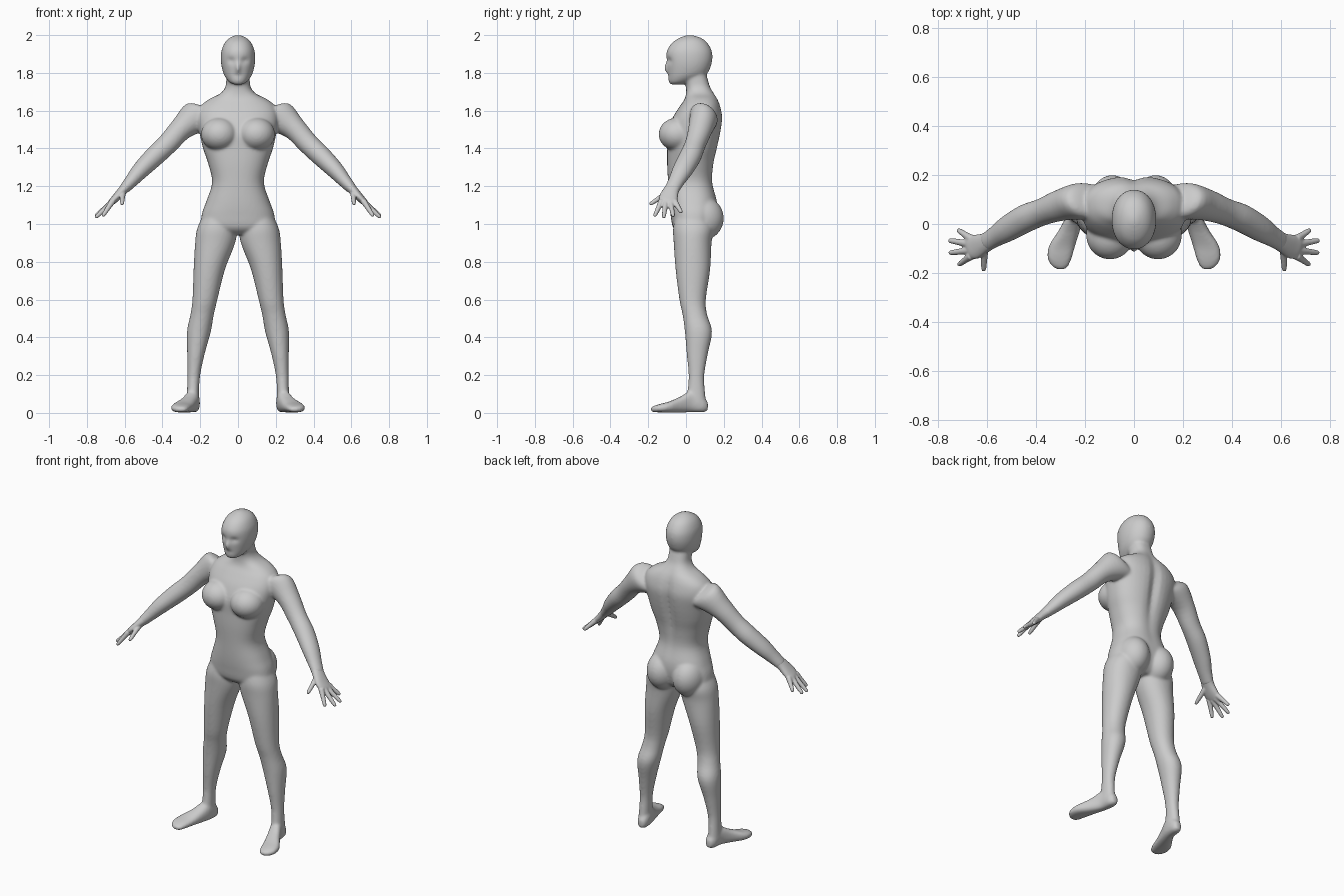
import bpy, bmesh, math
from mathutils import Vector

X, Y, Z = Vector((1, 0, 0)), Vector((0, 1, 0)), Vector((0, 0, 1))
ARM_U = Vector((0.73, 0, 0.68)).normalized()          # across the arm, upward
ARM_V = Vector((0.64, -0.35, -0.69)).cross(ARM_U).normalized()


def spline(rows, steps=4):
    """Catmull-Rom interpolation of station rows."""
    out = []
    for i in range(len(rows) - 1):
        p = [rows[max(i - 1, 0)], rows[i], rows[i + 1], rows[min(i + 2, len(rows) - 1)]]
        for k in range(steps):
            t = k / steps
            out.append([0.5 * (2 * b + (c - a) * t + (2 * a - 5 * b + 4 * c - d) * t * t
                               + (3 * b - a - 3 * c + d) * t ** 3) for a, b, c, d in zip(*p)])
    return out + [list(rows[-1])]


def loft(bm, rows, u, v, power=2.0, side=1, dents=(), n=40):
    """Skin rounded rings; a row is centre x, y, z and radii along u and v."""
    rings = []
    for x, y, z, a, b in spline(rows):
        ring = []
        for k in range(n):
            c, s = math.cos(math.tau * k / n), math.sin(math.tau * k / n)
            co = Vector((x, y, z))
            co += u * a * math.copysign(abs(c) ** (2 / power), c)
            co += v * b * math.copysign(abs(s) ** (2 / power), s)
            for centre, size, push in dents:
                d = sum(((co[i] - centre[i]) / size[i]) ** 2 for i in range(3))
                co.y += push * math.exp(-d)
            co.x *= side
            ring.append(bm.verts.new(co))
        rings.append(ring)
    for r0, r1 in zip(rings, rings[1:]):
        for k in range(n):
            bm.faces.new((r0[k], r0[(k + 1) % n], r1[(k + 1) % n], r1[k]))
    bm.faces.new(rings[0])
    bm.faces.new(rings[-1])


def upright(rows):
    """Turn z, centre x, half width, front y, back y into loft rows."""
    return [(cx, (f + b) / 2, z, w, (b - f) / 2) for z, cx, w, f, b in rows]


def blob(bm, centre, radii):
    made = bmesh.ops.create_uvsphere(bm, u_segments=32, v_segments=20, radius=1)
    for vert in made["verts"]:
        vert.co = Vector([c + r * q for c, r, q in zip(centre, radii, vert.co)])


def finish(bm, name, voxel, rounds):
    bmesh.ops.recalc_face_normals(bm, faces=bm.faces)
    mesh = bpy.data.meshes.new(name)
    bm.to_mesh(mesh)
    bm.free()
    obj = bpy.data.objects.new(name, mesh)
    bpy.context.collection.objects.link(obj)
    m = obj.modifiers.new("fuse", 'REMESH')
    m.mode, m.voxel_size, m.use_smooth_shade = 'VOXEL', voxel, True
    m = obj.modifiers.new("soften", 'SMOOTH')
    m.factor, m.iterations = 0.5, rounds


# Torso and neck
torso = upright([
    (0.945, 0, 0.10, -0.03, 0.11), (0.98, 0, 0.19, -0.068, 0.145), (1.05, 0, 0.192, -0.082, 0.165),
    (1.12, 0, 0.168, -0.09, 0.165), (1.22, 0, 0.137, -0.095, 0.142), (1.32, 0, 0.158, -0.10, 0.15),
    (1.40, 0, 0.185, -0.10, 0.168), (1.48, 0, 0.203, -0.10, 0.185), (1.56, 0, 0.215, -0.072, 0.195),
    (1.62, 0, 0.20, -0.035, 0.185), (1.66, 0, 0.155, -0.008, 0.17), (1.69, 0, 0.095, 0.0, 0.152),
    (1.725, 0, 0.067, 0.0, 0.13), (1.77, 0, 0.062, -0.01, 0.115), (1.82, 0, 0.06, -0.01, 0.10)])
body = bmesh.new()
loft(body, torso, X, Y, 2.35, dents=[((0, 0.19, 1.45), (0.03, 0.08, 0.22), -0.022)])

# Head with eye sockets, nose, mouth and chin
head = upright([
    (1.738, 0, 0.022, -0.08, -0.02), (1.75, 0, 0.045, -0.09, 0.02), (1.775, 0, 0.066, -0.094, 0.08),
    (1.80, 0, 0.078, -0.096, 0.115), (1.84, 0, 0.088, -0.10, 0.133), (1.88, 0, 0.091, -0.104, 0.14),
    (1.92, 0, 0.087, -0.10, 0.135), (1.96, 0, 0.07, -0.073, 0.112), (1.985, 0, 0.045, -0.035, 0.08),
    (2.0, 0, 0.012, 0.005, 0.035)])
face = [((s * 0.035, -0.09, 1.865), (0.022, 0.06, 0.014), 0.014) for s in (1, -1)]
face += [((0, -0.1, 1.825), (0.012, 0.05, 0.026), -0.02),
         ((0, -0.09, 1.787), (0.025, 0.05, 0.006), 0.006)]
loft(body, head, X, Y, 2.1, dents=face, n=96)

# Limbs
leg = upright([
    (1.06, 0.105, 0.07, -0.05, 0.12), (0.98, 0.112, 0.103, -0.068, 0.145), (0.9, 0.121, 0.106, -0.065, 0.135),
    (0.76, 0.152, 0.083, -0.055, 0.128), (0.6, 0.175, 0.066, -0.035, 0.105), (0.52, 0.19, 0.062, -0.018, 0.112),
    (0.43, 0.207, 0.063, -0.006, 0.138), (0.31, 0.223, 0.046, 0.004, 0.115), (0.2, 0.234, 0.034, 0.014, 0.097),
    (0.12, 0.238, 0.032, 0.008, 0.1), (0.05, 0.24, 0.034, -0.005, 0.108)])
foot = [(0.234, 0.116, 0.035, 0.016, 0.022), (0.235, 0.09, 0.045, 0.032, 0.042),
        (0.242, 0.03, 0.06, 0.037, 0.057), (0.266, -0.03, 0.044, 0.044, 0.042),
        (0.294, -0.09, 0.031, 0.054, 0.029), (0.304, -0.14, 0.025, 0.05, 0.022),
        (0.302, -0.172, 0.02, 0.034, 0.016), (0.298, -0.187, 0.018, 0.014, 0.008)]
arm = [(0.13, 0.095, 1.56, 0.08, 0.06), (0.20, 0.095, 1.57, 0.098, 0.078), (0.295, 0.077, 1.508, 0.064, 0.066),
       (0.372, 0.05, 1.425, 0.056, 0.056), (0.44, 0.024, 1.36, 0.054, 0.058), (0.515, -0.018, 1.285, 0.046, 0.054),
       (0.565, -0.05, 1.228, 0.036, 0.044), (0.605, -0.075, 1.183, 0.028, 0.04)]
for s in (1, -1):
    loft(body, leg, X, Y, 2.1, s)
    loft(body, foot, X, Z, 2.5, s)
    loft(body, arm, ARM_U, ARM_V, 2, s)
    blob(body, (s * 0.098, -0.045, 1.475), (0.098, 0.1, 0.088))      # chest
    blob(body, (s * 0.088, 0.09, 1.03), (0.092, 0.11, 0.115))        # seat muscle
finish(body, "body", 0.007, 12)

# Hands: palm, four fingers and thumb
palm = [(0.58, -0.06, 1.21, 0.028, 0.038), (0.61, -0.078, 1.178, 0.025, 0.041),
        (0.645, -0.092, 1.14, 0.021, 0.05), (0.67, -0.096, 1.115, 0.017, 0.05), (0.682, -0.097, 1.102, 0.01, 0.042)]
fingers = [((0.665, -0.13, 1.12), (0.717, -0.167, 1.04)), ((0.67, -0.108, 1.113), (0.755, -0.118, 1.033)),
           ((0.67, -0.082, 1.113), (0.757, -0.067, 1.04)), ((0.665, -0.06, 1.12), (0.72, -0.024, 1.06)),
           ((0.61, -0.10, 1.165), (0.614, -0.192, 1.103))]
for s, name in ((1, "left_hand"), (-1, "right_hand")):
    hand = bmesh.new()
    loft(hand, palm, ARM_U, ARM_V, 2.2, s)
    for base, tip in fingers:
        b, t = Vector(base), Vector(tip)
        u = (t - b).cross(Y if base[2] < 1.15 else X).normalized()
        v = (t - b).cross(u).normalized()
        rows = [(*b.lerp(t, f), r, r) for f, r in ((0, 0.017), (0.4, 0.0135), (0.75, 0.0115), (0.95, 0.009), (1, 0.004))]
        loft(hand, rows, u, v, 2, s, n=16)
    finish(hand, name, 0.004, 4)
